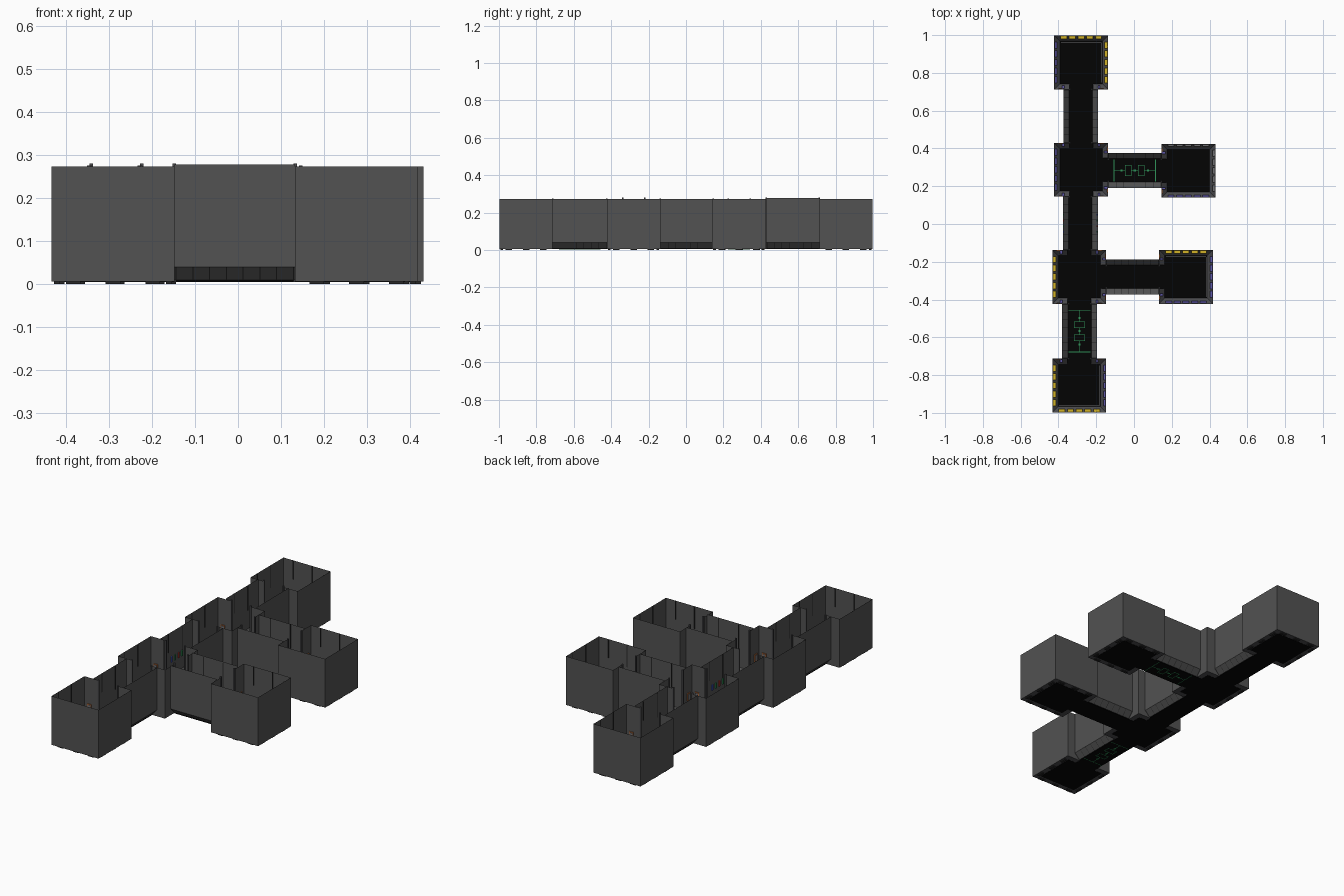
import bpy, bmesh, math
from mathutils import Vector

if "Cube" in bpy.data.objects:
    bpy.data.objects.remove(bpy.data.objects["Cube"])

H = 0.1425      # half room size
C = 0.0925      # half corridor width
T = 0.03        # skirting depth
W = C - T       # half door width

COL = {'wall': (.085, .085, .085), 'trim': (.07, .07, .075), 'floor': (.0012, .0012, .0012),
       'dark': (.02, .02, .02), 'yellow': (.65, .45, .02), 'purple': (.12, .1, .4),
       'grey': (.16, .16, .17), 'orange': (.4, .13, .04), 'green': (.03, .3, .1),
       'blue': (.05, .1, .7), 'red': (.6, .04, .03)}
parts = {}


def part(name, col):
    return parts.setdefault((name, col), bmesh.new())


class Side:
    """Local frame of one wall: s along it, d inward from it, z up."""
    def __init__(self, origin, n):
        self.o, self.n = Vector(origin), Vector(n)
        self.t = Vector((-n[1], n[0]))

    def p(self, s, d, z):
        q = self.o + self.t * s + self.n * d
        return (q.x, q.y, z)

    def box(self, name, col, s0, s1, d0, d1, z0, z1):
        bm = part(name, col)
        v = [bm.verts.new(self.p(s, d, z)) for s in (s0, s1) for d in (d0, d1) for z in (z0, z1)]
        for f in ((0, 1, 3, 2), (4, 6, 7, 5), (0, 4, 5, 1), (2, 3, 7, 6), (0, 2, 6, 4), (1, 5, 7, 3)):
            bm.faces.new([v[i] for i in f])

    def sweep(self, name, col, prof, s0, s1, m0=0, m1=0):
        """Sweep a (d, z) profile from s0 to s1, mitring the marked ends."""
        bm = part(name, col)
        a = [bm.verts.new(self.p(s0 + m0 * d, d, z)) for d, z in prof]
        b = [bm.verts.new(self.p(s1 - m1 * d, d, z)) for d, z in prof]
        for i in range(len(prof) - 1):
            bm.faces.new((a[i], b[i], b[i + 1], a[i + 1]))


DIRS = {'N': (0, -1), 'S': (0, 1), 'E': (-1, 0), 'W': (1, 0)}
ROOM_WALL = [(0, .273), (0, .006)]
ROOM_TRIM = [(0, .006), (T, .006), (T, .011), (0, .04)]

# centre, door sides, accent lights by side
ROOMS = [((-.28, .855), 'S', {'N': 'yellow', 'E': 'yellow', 'W': 'purple'}),
         ((-.28, .287), 'NSE', {'W': 'purple'}),
         ((.288, .282), 'W', {'N': 'grey', 'E': 'grey', 'S': 'purple'}),
         ((-.29, -.28), 'NSE', {'W': 'yellow'}),
         ((.275, -.28), 'W', {'N': 'yellow', 'E': 'purple', 'S': 'purple'}),
         ((-.29, -.855), 'N', {'W': 'yellow', 'S': 'yellow', 'E': 'purple'})]

for (cx, cy), doors, lights in ROOMS:
    # black floor slab
    f = Side((cx, cy), (0, 1))
    f.box('room_floor', 'floor', -H + T, H - T, -H + T, H - T, .005, .01)
    e = H - T - .006
    for k, n in DIRS.items():
        sd = Side((cx - n[0] * H, cy - n[1] * H), n)
        if k in doors:
            # wall pieces beside a full-height opening
            for a, b, m0, m1 in ((-H, -W, 1, 0), (W, H, 0, 1)):
                sd.sweep('room_wall', 'wall', ROOM_WALL, a, b)
                sd.sweep('room_skirting', 'trim', ROOM_TRIM, a, b, m0, m1)
            sd.box('door_threshold', 'floor', -W, W, 0, T, .005, .01)
            for g in (-1, 1):
                # low lamp and wall panel on both sides
                lo, hi = sorted((g * (C - .004), g * (C + .008)))
                sd.box('door_lamp', 'purple', lo, hi, .004, .02, .03, .045)
                lo, hi = sorted((g * .098, g * .122))
                sd.box('door_panel', 'orange', lo, hi, .001, .005, .09, .13)
                sd.box('door_panel_screen', 'grey', lo + .004, hi - .004, .005, .007, .095, .125)
        else:
            sd.sweep('room_wall', 'wall', ROOM_WALL, -H, H)
            sd.sweep('room_skirting', 'trim', ROOM_TRIM, -H, H, 1, 1)
            sd.box('floor_outline', 'grey', -e, e, T + .005, T + .0065, .009, .011)
            # dashed accent blocks along the skirting
            c = lights.get(k, 'grey')
            t = .012 if c == 'yellow' else .007
            for i in range(5):
                s = (i - 2) * .046
                sd.box('skirting_lamp', c, s - .017, s + .017, .003, .007 + t, .03, .042)
                if i % 2 == 0:
                    sd.box('wall_foot', 'dark', s - .017, s + .017, .006, .02, 0, .006)
            # narrow slots let into the upper wall
            for s, z in ((-.085, .17), (.03, .15)):
                sd.box('wall_slot', 'dark', s - .0025, s + .0025, .0002, .002, z, .273)

# corridors: centre, direction of length, half length, wall top, floor marking
HALLS = [((-.282, .571), 'y', .1415, .278, False),
         ((-.284, .0035), 'y', .141, .273, False),
         ((-.288, -.5675), 'y', .145, .273, True),
         ((.004, .284), 'x', .1415, .273, True),
         ((-.0075, -.28), 'x', .14, .278, False)]

for i, ((cx, cy), ax, L, top, marked) in enumerate(HALLS):
    for n in ((1, 0), (-1, 0)) if ax == 'y' else ((0, 1), (0, -1)):
        sd = Side((cx - n[0] * C, cy - n[1] * C), n)
        sd.sweep('corridor_wall', 'wall', [(0, top), (0, .04)], -L, L)
        sd.sweep('corridor_skirting', 'wall', [(0, .04), (T, .009)], -L, L)
        # ribs on the sloped skirting
        for j in range(8):
            s = -L + .004 + j * (2 * L - .008) / 7
            prof = [(0, .0395), (T - .001, .0085), (T, .011), (.001, .042)]
            sd.sweep('skirting_rib', 'dark', prof, s - .001, s + .001)
        for s, z in ((-.07, .17), (.05, .14)):
            sd.box('corridor_slot', 'dark', s - .0025, s + .0025, .0002, .002, z, .273)
        # slim posts at both ends
        for g in (-1, 1):
            sd.box('door_post', 'trim', g * L - .004, g * L + .004, T, T + .008, .006, top + .002)
        # signal lamps in the middle corridor
        if i == 1:
            for s, c in ((-.045, 'blue'), (-.015, 'green'), (.015, 'red'), (.045, 'green')):
                sd.box('signal_lamp', c, s - .004, s + .004, .001, .006, .11, .14)
    f = Side((cx, cy), (0, 1) if ax == 'y' else (1, 0))
    f.box('corridor_floor', 'floor', -W, W, -L, L, .005, .01)
    if marked:
        # green floor marking: end bars, two frames and a dotted centre line
        def line(v0, v1, u0, u1):
            f.box('floor_marking', 'green', v0 - .0015, v1 + .0015, u0 - .0015, u1 + .0015, .0045, .0112)
        for g in (-1, 1):
            line(-.057, .057, g * .11, g * .11)
            line(0, 0, *sorted((g * .05, g * .11)))
            for u in (.018, .05):
                line(-.028, .028, g * u, g * u)
            for v in (-.028, .028):
                line(v, v, *sorted((g * .018, g * .05)))
            line(-.004, .004, g * .07 - .004, g * .07 + .004)
        line(0, 0, -.018, .018)
        line(-.004, .004, -.004, .004)

# turn every collected part into an object
mats = {}
for (name, col), bm in parts.items():
    if col not in mats:
        mats[col] = bpy.data.materials.new(col)
        mats[col].diffuse_color = (*COL[col], 1)
    label = name if name.split('_')[-1] != 'lamp' else f'{name}_{col}'
    me = bpy.data.meshes.new(label)
    bm.to_mesh(me)
    bm.free()
    me.materials.append(mats[col])
    bpy.context.collection.objects.link(bpy.data.objects.new(label, me))

for m in bpy.data.materials:
    if m.users and not m.is_grease_pencil:
        m.use_nodes = True
        m.node_tree.nodes["Principled BSDF"].inputs["Base Color"].default_value = m.diffuse_color
